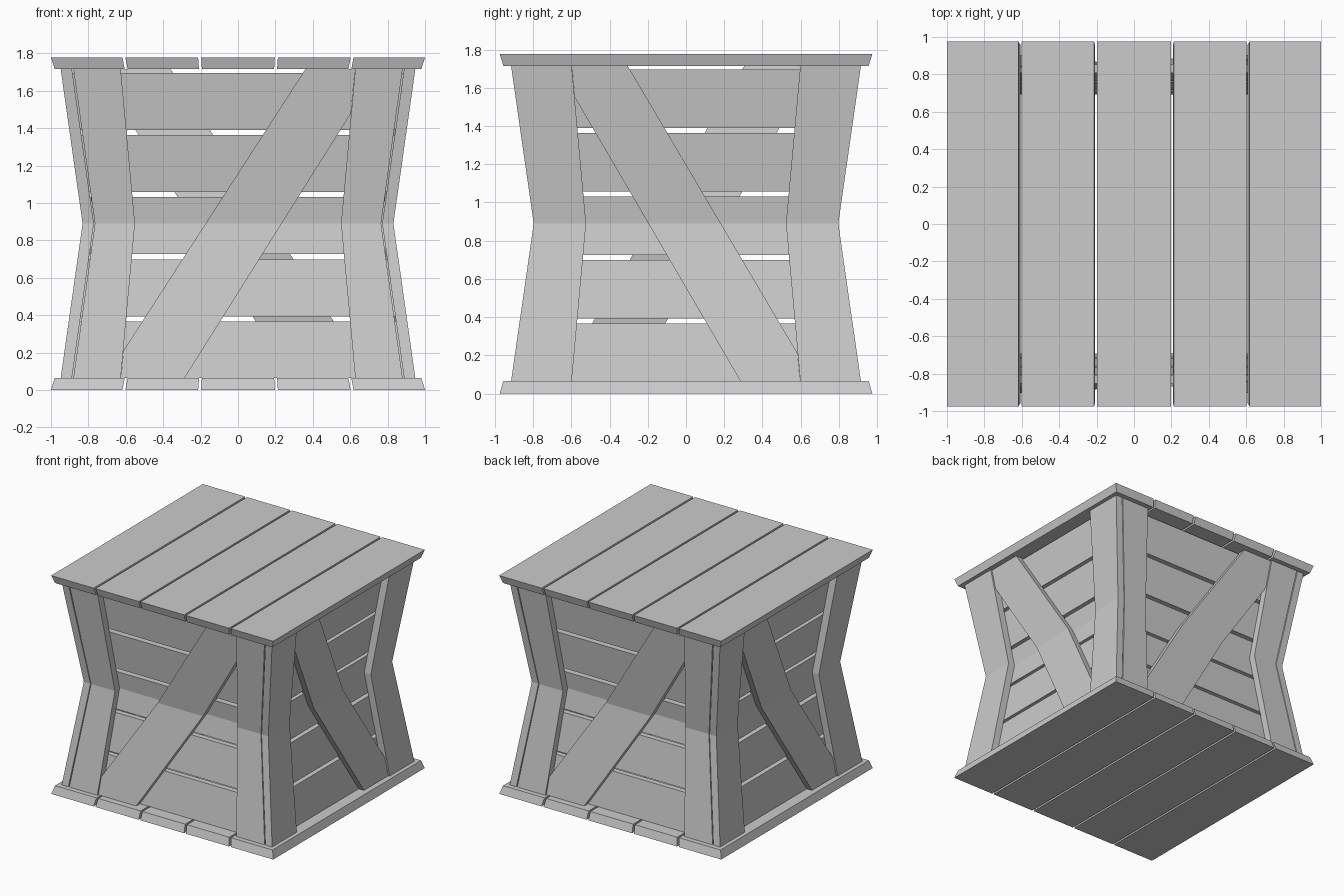
import bpy, bmesh
from mathutils import Matrix
from math import pi

if "Cube" in bpy.data.objects:
    bpy.data.objects.remove(bpy.data.objects["Cube"])

Z0, Z1, MID = 0.065, 1.715, 0.89     # frame bottom, top and pinched waist
BOARD, SLAT = 0.06, 0.045            # thicknesses


def pinch(end, waist, z):
    """Value that is `waist` at mid height and `end` at the top and bottom."""
    return waist + (end - waist) * abs(z - MID) / (Z1 - MID)


def finish(bm, name):
    bmesh.ops.recalc_face_normals(bm, faces=bm.faces)
    me = bpy.data.meshes.new(name)
    bm.to_mesh(me)
    bm.free()
    ob = bpy.data.objects.new(name, me)
    bpy.context.collection.objects.link(ob)
    return ob


def box(name, lo, hi):
    bm = bmesh.new()
    bmesh.ops.create_cube(bm, size=1)
    for v in bm.verts:
        v.co = [(lo[i] + hi[i]) / 2 + v.co[i] * (hi[i] - lo[i]) for i in range(3)]
    return finish(bm, name)


def pinched_board(name, outline, end, waist, rot, thick=BOARD):
    """Board outlined in (u, z), bent inward to the waist depth at mid height."""
    bm = bmesh.new()
    bm.faces.new([bm.verts.new((u, 0, z)) for u, z in outline])
    bmesh.ops.bisect_plane(bm, geom=bm.verts[:] + bm.edges[:] + bm.faces[:],
                           plane_co=(0, 0, MID), plane_no=(0, 0, 1), dist=1e-4)
    ext = bmesh.ops.extrude_face_region(bm, geom=bm.faces[:])
    for g in ext['geom']:
        if isinstance(g, bmesh.types.BMVert):
            g.co.y += thick
    for v in bm.verts:
        v.co.y -= pinch(end, waist, v.co.z)
    bm.transform(Matrix.Rotation(rot, 4, 'Z'))
    return finish(bm, name)


# Lid and base planks, tapering slightly toward the inside of the crate
cuts = [-1, -0.61, -0.205, 0.205, 0.61, 1]
for label, z_out, z_in in (("lid", 1.778, Z1), ("base", 0, Z0)):
    for i in range(5):
        a = cuts[i] + (0.008 if i else 0)
        b = cuts[i + 1] - (0.008 if i < 4 else 0)
        ob = box(f"{label}_plank_{i + 1}", (a, -0.975, min(z_out, z_in)),
                 (b, 0.975, max(z_out, z_in)))
        for v in ob.data.vertices:
            if abs(v.co.z - z_in) < 1e-4:
                v.co.x *= 0.98
                v.co.y *= 0.98

# Walls: slat half length at end and waist, board (outer, inner) at end and waist,
# depth at end and waist, brace mirror, brace top (u, cut z) and bottom (u, cut z)
front = ((0.88, 0.765), (0.88, 0.627), (0.765, 0.551), 0.915, 0.797, 1,
         (0.36, 1.48), (0.285, 0.21))
side = ((0.81, 0.692), (0.915, 0.598), (0.797, 0.523), 0.948, 0.831, -1,
        (0.305, 1.55), (0.285, 0.21))
walls = (("front", 0, front), ("right", pi / 2, side),
         ("back", pi, front), ("left", -pi / 2, side))
for name, rot, (half, end_u, waist_u, end_d, waist_d, m, top, bot) in walls:
    # Horizontal slats, lying against the back of the boards
    for i in range(5):
        lo = Z0 + 0.332 * i - (0.003 if i else 0)
        hi = Z0 + 0.332 * i + 0.302
        a, b = pinch(*half, lo), pinch(*half, hi)
        pinched_board(f"{name}_slat_{i + 1}", [(-a, lo), (a, lo), (b, hi), (-b, hi)],
                      end_d - BOARD, waist_d - BOARD, rot, SLAT)
    # Corner boards, narrowing in at the waist
    (eo, ei), (wo, wi) = end_u, waist_u
    for s in (-1, 1):
        outline = [(s * eo, Z0), (s * wo, MID), (s * eo, Z1),
                   (s * ei, Z1), (s * wi, MID), (s * ei, Z0)]
        pinched_board(f"{name}_corner_board_{'left' if s < 0 else 'right'}",
                      outline, end_d, waist_d, rot)
    # Diagonal brace, clipped against the corner boards and set back a little
    edge = lambda z: pinch(ei, wi, z) - 0.001
    brace = [(top[0], Z1), (edge(Z1), Z1), (edge(top[1]), top[1]),
             (-bot[0], Z0), (-edge(Z0), Z0), (-edge(bot[1]), bot[1])]
    pinched_board(f"{name}_brace", [(m * u, z) for u, z in brace],
                  end_d - 0.012, waist_d - 0.012, rot)
